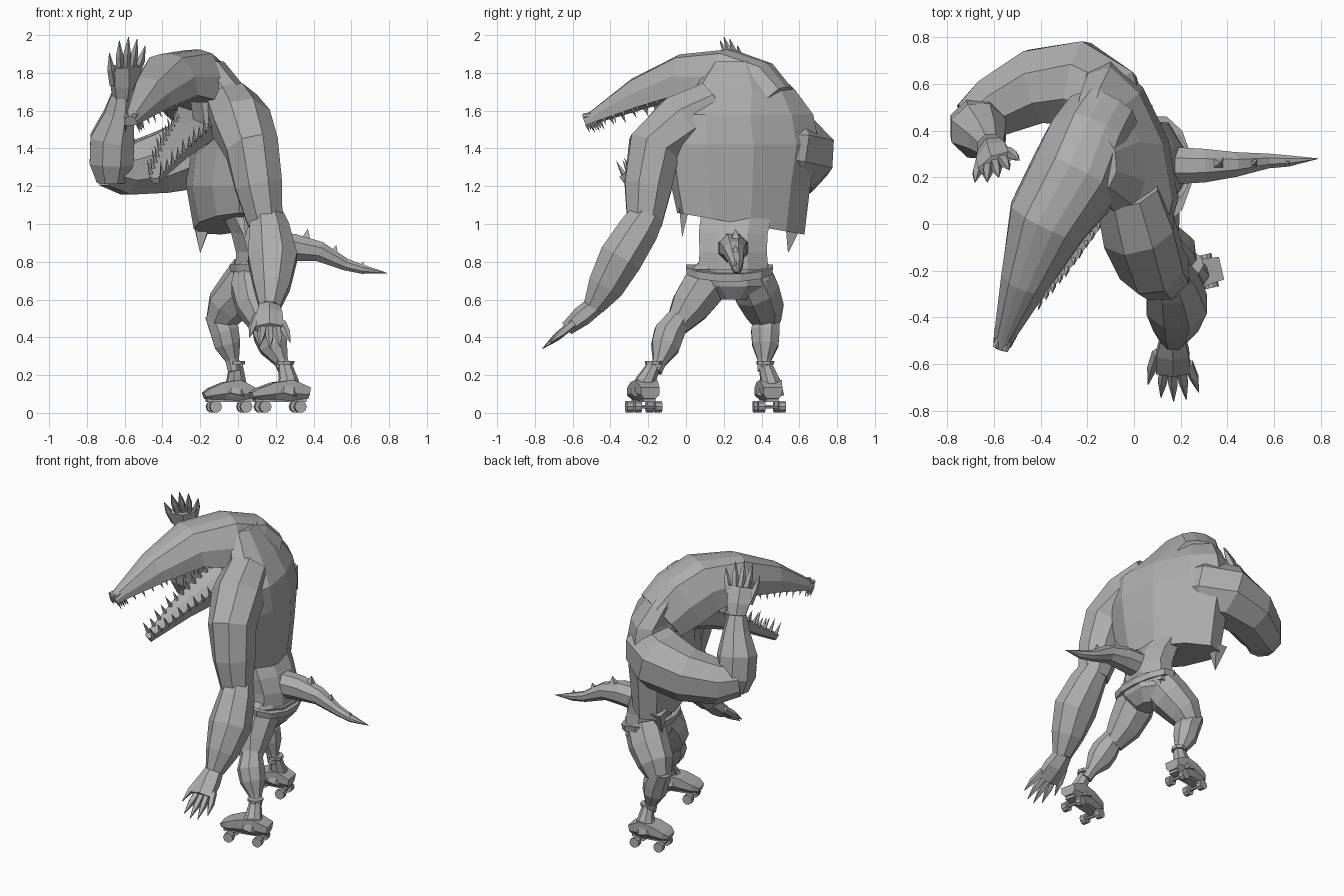
import bpy
import bmesh
from math import cos, sin, pi
from mathutils import Vector

cube = bpy.data.objects.get("Cube")
if cube:
    bpy.data.objects.remove(cube, do_unlink=True)

GREY = (0.42, 0.42, 0.42, 1)
grey = bpy.data.materials.new("plain grey")
grey.use_nodes = True
grey.diffuse_color = GREY
grey.node_tree.nodes["Principled BSDF"].inputs["Base Color"].default_value = GREY

X, Y, Z = Vector((1, 0, 0)), Vector((0, 1, 0)), Vector((0, 0, 1))
HEAD_SIDE = Vector((.94, -.35, 0))
CHEST_SIDE = Vector((-.3, .954, 0))
HEAD_PROFILE = [(1, -.9), (.95, 0), (.55, .85), (.2, 1), (-.2, 1), (-.55, .85), (-.95, 0), (-1, -.9)]
JAW_PROFILE = [(1, .8), (.4, .3), (-.4, .3), (-1, .8), (-.8, -.5), (-.3, -1), (.3, -1), (.8, -.5)]
BOOT_PROFILE = [(1, -1), (1, .3), (.6, 1), (-.6, 1), (-1, .3), (-1, -1)]


def finish(name, bm):
    bmesh.ops.remove_doubles(bm, verts=bm.verts, dist=.0005)
    bmesh.ops.recalc_face_normals(bm, faces=bm.faces)
    mesh = bpy.data.meshes.new(name)
    bm.to_mesh(mesh)
    bm.free()
    mesh.materials.append(grey)
    obj = bpy.data.objects.new(name, mesh)
    bpy.context.scene.collection.objects.link(obj)
    return obj


def polygon(sides):
    """Regular outline, slightly enlarged so its flats match a circle."""
    return [(1.04 * cos(2 * pi * (k + .5) / sides), 1.04 * sin(2 * pi * (k + .5) / sides)) for k in range(sides)]


def frame(rings, i, side, axis=None):
    """Centre, side and up vectors of one section of a path."""
    pts = [Vector(r[:3]) for r in rings]
    t = axis or (pts[min(i + 1, len(pts) - 1)] - pts[max(i - 1, 0)]).normalized()
    s = (side - t * side.dot(t)).normalized()
    return pts[i], s, t.cross(s)


def loft(name, rings, side=X, sides=8, profile=None, axis=None):
    """Skin through sections given as x, y, z, half width, half height."""
    profile = profile or polygon(sides)
    bm = bmesh.new()
    loops = []
    for i, r in enumerate(rings):
        c, s, u = frame(rings, i, side, axis)
        h = r[4] if len(r) > 4 else r[3]
        loops.append([bm.verts.new(c + s * a * r[3] + u * b * h) for a, b in profile])
    for low, high in zip(loops, loops[1:]):
        for k in range(len(low)):
            n = (k + 1) % len(low)
            bm.faces.new((low[k], low[n], high[n], high[k]))
    bm.faces.new(loops[0])
    bm.faces.new(loops[-1])
    return finish(name, bm)


def spike(name, base, tip, radius, side=X):
    loft(name, [(*base, radius), (*tip, .0002)], side, 4)


def teeth(name, rings, count, first, height, lift, size):
    """Rows of pointed teeth along both rims of a jaw."""
    bm = bmesh.new()
    for sign in (-1, 1):
        for k in range(count):
            f = first + (len(rings) - 1.1 - first) * k / (count - 1)
            i = int(f)
            mix = [p + (q - p) * (f - i) for p, q in zip(rings[i], rings[i + 1])]
            _, s, u = frame(rings, i, HEAD_SIDE)
            base = Vector(mix[:3]) + s * sign * mix[3] * .9 + u * mix[4] * height
            tip = base + u * lift * size * (1 + .3 * (k % 2)) + s * sign * .008
            along = s.cross(u) * size * .24
            ring = [bm.verts.new(base + v) for v in (along, s * size * .2, -along, -s * size * .2)]
            top = bm.verts.new(tip)
            for n in range(4):
                bm.faces.new((ring[n - 1], ring[n], top))
            bm.faces.new(ring)
    finish(name, bm)


def hand(name, wrist, tip, spread):
    """Flat palm with five splayed clawed fingers."""
    wrist, tip, spread = Vector(wrist), Vector(tip), Vector(spread).normalized()
    d = tip - wrist
    loft(name + "_palm", [(*wrist, .055, .05), (*(wrist + d * .25), .077, .052),
                          (*(wrist + d * .54), .082, .036)], spread, 6)
    for k in range(5):
        o = k - 2
        reach = (.74, .94, 1, .97, .86)[k]
        start = (.25, .45, .47, .47, .42)[k]
        a = wrist + d * start + spread * o * .033
        b = wrist + d * (start + reach) / 2 + spread * o * .045
        c = wrist + d * reach + spread * o * .054
        loft(f"{name}_finger_{k + 1}", [(*a, .023), (*b, .021), (*c, .002)], spread, 5)


def skate(name, toe, heel, ankle):
    """Low boot, sole plate and four wheels."""
    toe, heel, ankle = Vector(toe), Vector(heel), Vector(ankle)
    d = heel - toe
    across = Z.cross(d).normalized()
    at = lambda f, z: toe + d * f + Z * z
    loft(name + "_boot", [(*at(0, .09), .04, .018), (*at(.12, .1), .062, .03), (*at(.4, .115), .064, .046),
                          (*at(.7, .12), .06, .055), (*at(1, .105), .05, .03)], -across, profile=BOOT_PROFILE)
    loft(name + "_shaft", [(*at(.6, .1), .075), (*at(.66, .17), .052), (*ankle, .036)], across)
    loft(name + "_cuff", [(*(ankle + Z * .005), .046), (*(ankle + Z * .025), .047)], across)
    loft(name + "_plate", [(*at(.05, .068), .045, .015), (*at(.95, .068), .045, .015)], across, 4)
    for f in (.2, .82):
        hub = at(f, .033)
        loft(f"{name}_axle_{f}", [(*(hub - across * .05), .01), (*(hub + across * .05), .01)], Z, 6)
        for sign in (-1, 1):
            c = hub + across * sign * .055
            loft(f"{name}_wheel_{f}_{sign}", [(*(c - across * .018), .031), (*(c + across * .018), .031)], Z, 10)


# Torn shirt over the broad hunched torso, with a slanted hem
shirt = loft("shirt", [(-.04, .29, 1.0, .34, .165), (-.05, .29, 1.2, .37, .195), (-.035, .3, 1.42, .41, .185),
                       (-.035, .29, 1.58, .39, .16), (-.11, .31, 1.71, .27, .135),
                       (-.18, .28, 1.86, .14, .1)], CHEST_SIDE, 10, axis=Z)
for v in shirt.data.vertices:
    if v.co.z < 1.1:
        v.co.z -= (v.co.y - .3) * .17
spike("right_shirt_rag", (-.19, .57, 1.0), (-.2, .54, .845), .06)
spike("left_shirt_rag", (.05, -.01, 1.08), (.04, -.02, .93), .035)

# Waist, pelvis and belt
loft("waist", [(.1, .25, .7, .2, .12), (.1, .25, .85, .185, .115), (.07, .25, .95, .19, .11),
               (-.02, .28, 1.12, .2, .1)], Y, axis=Z)
loft("shorts", [(.1, .25, .6, .08, .06), (.1, .25, .67, .18, .12), (.1, .24, .76, .21, .135)], Y, axis=Z)
belt = loft("belt", [(.1, .23, .745, .225, .14), (.1, .23, .785, .23, .145)], Y, 12, axis=Z)
for v in belt.data.vertices:
    v.co.z -= max(0, v.co.x - .1) * .35

# Legs and skates
loft("left_thigh", [(.09, .16, .74, .11), (.08, .09, .66, .12), (.095, .02, .56, .105), (.13, -.05, .46, .063)])
loft("left_calf", [(.13, -.04, .5, .063), (.16, -.09, .42, .083), (.19, -.11, .35, .078),
                   (.23, -.14, .27, .038), (.25, -.16, .22, .034)])
skate("left_skate", (.07, -.26, 0), (.37, -.19, 0), (.25, -.17, .25))
loft("right_thigh", [(.08, .33, .74, .12), (.02, .37, .65, .125), (-.06, .41, .56, .11), (-.1, .43, .48, .075)])
loft("right_calf", [(-.11, .43, .53, .07), (-.07, .42, .43, .078), (-.055, .42, .36, .072),
                    (-.03, .415, .28, .038), (-.02, .41, .22, .034)])
skate("right_skate", (-.18, .42, 0), (.08, .46, 0), (-.01, .42, .25))

# Hanging arm
loft("left_upper_arm", [(-.03, .14, 1.62, .14), (.02, -.03, 1.53, .16), (.075, -.17, 1.4, .145),
                        (.11, -.2, 1.2, .13), (.145, -.22, 1.0, .095)])
loft("left_forearm", [(.145, -.2, 1.05, .09), (.165, -.25, .97, .11), (.183, -.345, .82, .135, .12),
                      (.178, -.425, .67, .1), (.168, -.49, .56, .058)])
hand("left_hand", (.165, -.48, .57), (.17, -.76, .34), X)

# Raised arm
loft("right_upper_arm", [(-.07, .4, 1.42, .15), (-.13, .53, 1.4, .18), (-.24, .6, 1.37, .19),
                         (-.42, .59, 1.32, .165), (-.6, .5, 1.285, .135), (-.7, .43, 1.3, .1)], Z)
loft("right_forearm", [(-.67, .43, 1.22, .08), (-.67, .42, 1.32, .12), (-.665, .4, 1.45, .122),
                       (-.63, .36, 1.58, .083), (-.615, .33, 1.68, .058)])
hand("right_hand", (-.61, .33, 1.66), (-.58, .2, 1.99), (.85, .5, 0))

# Long snouted head with open jaws
skull = [(-.12, .47, 1.62, .18, .13), (-.18, .37, 1.71, .195, .16), (-.245, .21, 1.775, .205, .15),
         (-.375, 0, 1.785, .175, .115), (-.47, -.25, 1.69, .11, .085), (-.555, -.48, 1.57, .048, .036),
         (-.57, -.53, 1.545, .036, .028)]
loft("upper_head", skull, HEAD_SIDE, profile=HEAD_PROFILE)
jaw = [(-.14, .27, 1.56, .17, .12), (-.22, .1, 1.49, .125, .08), (-.33, -.12, 1.38, .085, .05),
       (-.44, -.33, 1.235, .03, .025)]
loft("lower_jaw", jaw, HEAD_SIDE, profile=JAW_PROFILE)
teeth("upper_teeth", skull, 14, 3, -.85, -1, .038)
teeth("lower_teeth", jaw, 12, .8, .6, 1, .065)
loft("throat", [(-.08, .3, 1.25, .17, .14), (-.13, .28, 1.5, .17, .1), (-.16, .24, 1.68, .16, .1)], Y)
ahead = Vector((-.03, -.08, -.02))
for sign in (-1, 1):
    nose = Vector((-.565, -.515, 1.575)) + HEAD_SIDE * sign * .022
    loft(f"nostril_{sign}", [(*(nose - ahead * .25), .012), (*(nose + ahead * .25), .014)], HEAD_SIDE, 6)

# Tail with spikes
loft("tail", [(.12, .25, .87, .085), (.3, .25, .875, .075), (.43, .255, .855, .055), (.57, .27, .785, .033),
              (.66, .27, .76, .025), (.79, .28, .74, .001)], Y)
for n, (x, z, size) in enumerate(((.36, .92, .055), (.51, .845, .045), (.655, .775, .028))):
    spike(f"tail_spike_{n + 1}", (x, .262, z), (x + .01, .262, z + size), size * .6, Y)
